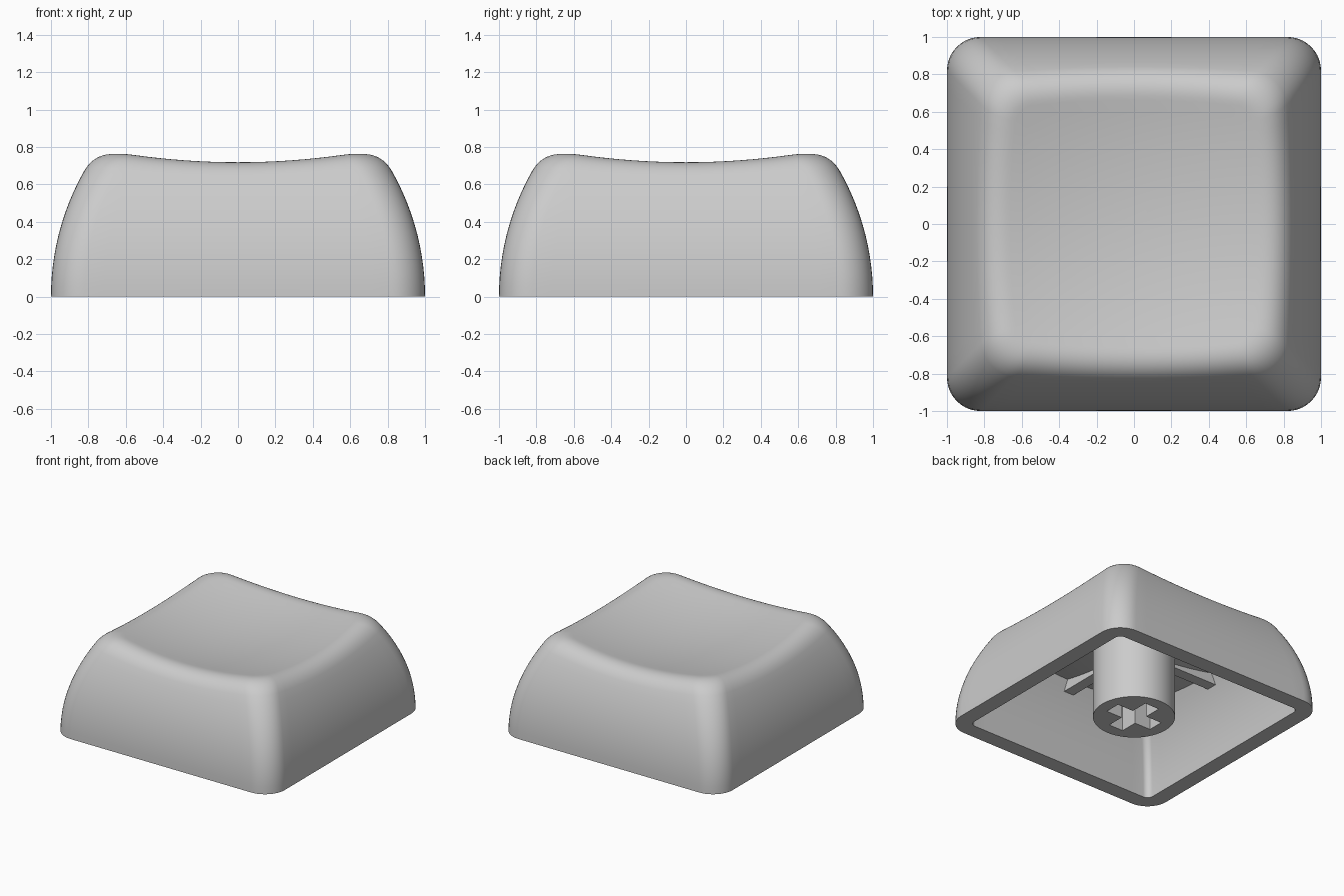
import bpy, bmesh, math
from mathutils import Vector

old = bpy.data.objects.get("Cube")
if old:
    bpy.data.objects.remove(old, do_unlink=True)

grey = bpy.data.materials.new("light grey plastic")
grey.use_nodes = True
grey.diffuse_color = (0.6, 0.6, 0.6, 1)
grey.node_tree.nodes["Principled BSDF"].inputs["Base Color"].default_value = (0.6, 0.6, 0.6, 1)

WALL_R = 1.36     # radius of the bulging side wall
DISH = 0.145      # curvature of the scooped top
SIDE, CORNER = 16, 10


def finish(name, bm):
    bmesh.ops.recalc_face_normals(bm, faces=bm.faces[:])
    mesh = bpy.data.meshes.new(name)
    bm.to_mesh(mesh)
    bm.free()
    mesh.materials.append(grey)
    obj = bpy.data.objects.new(name, mesh)
    bpy.context.scene.collection.objects.link(obj)
    return obj


def smooth(obj):
    bpy.ops.object.select_all(action='DESELECT')
    obj.select_set(True)
    bpy.context.view_layer.objects.active = obj
    bpy.ops.object.shade_smooth_by_angle(angle=math.radians(35))


def outline_point(i, half, radius):
    """Point i of a rounded square with evenly divided sides and corners."""
    quarter, k = divmod(i, SIDE + CORNER)
    c = half - radius
    if k < SIDE:
        x, y = half, c * (2 * k / SIDE - 1)
    else:
        a = (k - SIDE) / CORNER * math.pi / 2
        x, y = c + radius * math.cos(a), c + radius * math.sin(a)
    for _ in range(quarter):
        x, y = -y, x
    return x, y


COUNT = 4 * (SIDE + CORNER)


def wall(z, base):
    return base - WALL_R + math.sqrt(WALL_R ** 2 - z * z)


def dish(p, centre):
    return centre + DISH * (p[0] ** 2 + p[1] ** 2)


def column(i, base, radius, centre, drop, inset):
    """Wall, rounded rim and scooped top above one outline point."""
    z = centre
    for _ in range(12):
        half = wall(z, base)
        z = dish(outline_point(i, half, radius), centre)
    pts = []
    for s in range(13):
        h = s / 12 * (z - drop)
        pts.append(Vector((*outline_point(i, wall(h, base), radius), h)))
    start, corner = pts[-1], Vector((*outline_point(i, half, radius), z))
    p = outline_point(i, half - inset, max(radius - inset * 0.8, 0.02))
    end = Vector((*p, dish(p, centre)))
    if inset:
        for s in range(1, 11):
            t = s / 10
            pts.append((1 - t) ** 2 * start + 2 * t * (1 - t) * corner + t * t * end)
    for s in range(1, 12):
        q = (p[0] * (1 - s / 12), p[1] * (1 - s / 12))
        pts.append(Vector((*q, dish(q, centre))))
    return pts


# Hollow cap: inner skin from ceiling to rim, then outer skin from rim to top
bm = bmesh.new()
columns = []
for i in range(COUNT):
    inner = column(i, 0.87, 0.05, 0.55, 0, 0)
    outer = column(i, 1.0, 0.18, 0.65, 0.10, 0.12)
    columns.append([bm.verts.new(v) for v in inner[::-1] + outer])
ceiling_mid = bm.verts.new((0, 0, 0.55))
top_mid = bm.verts.new((0, 0, 0.65))
for i, a in enumerate(columns):
    b = columns[(i + 1) % COUNT]
    for k in range(len(a) - 1):
        bm.faces.new((a[k], b[k], b[k + 1], a[k + 1]))
    bm.faces.new((ceiling_mid, b[0], a[0]))
    bm.faces.new((top_mid, a[-1], b[-1]))
smooth(finish("cap_shell", bm))

# Round stem with a cross-shaped socket
bm = bmesh.new()
bmesh.ops.create_cone(bm, cap_ends=True, segments=64, radius1=0.307, radius2=0.307, depth=0.6)
bmesh.ops.translate(bm, verts=bm.verts[:], vec=(0, 0, 0.3))
stem = finish("stem", bm)

bm = bmesh.new()
L, W = 0.21, 0.065
quarter = [(L, -W), (L, W), (W, W)]
cross = []
for _ in range(4):
    cross += quarter
    quarter = [(-y, x) for x, y in quarter]
face = bm.faces.new([bm.verts.new((x, y, -0.1)) for x, y in cross])
up = bmesh.ops.extrude_face_region(bm, geom=[face])["geom"]
bmesh.ops.translate(bm, verts=[v for v in up if isinstance(v, bmesh.types.BMVert)], vec=(0, 0, 0.55))
cutter = finish("socket_cutter", bm)
cutter.hide_render = True

cut = stem.modifiers.new("socket", 'BOOLEAN')
cut.operation, cut.object, cut.solver = 'DIFFERENCE', cutter, 'EXACT'
bpy.context.view_layer.objects.active = stem
bpy.ops.object.modifier_apply(modifier=cut.name)
bpy.data.objects.remove(cutter, do_unlink=True)
smooth(stem)

# Four stiffening ribs under the ceiling
for i, side in enumerate(("left", "back", "right", "front")):
    bm = bmesh.new()
    bmesh.ops.create_cube(bm, size=1)
    bmesh.ops.scale(bm, verts=bm.verts[:], vec=(0.52, 0.09, 0.1))
    bmesh.ops.translate(bm, verts=bm.verts[:], vec=(0.53, 0, 0.59))
    rib = finish("rib_" + side, bm)
    rib.rotation_euler.z = i * math.pi / 2
